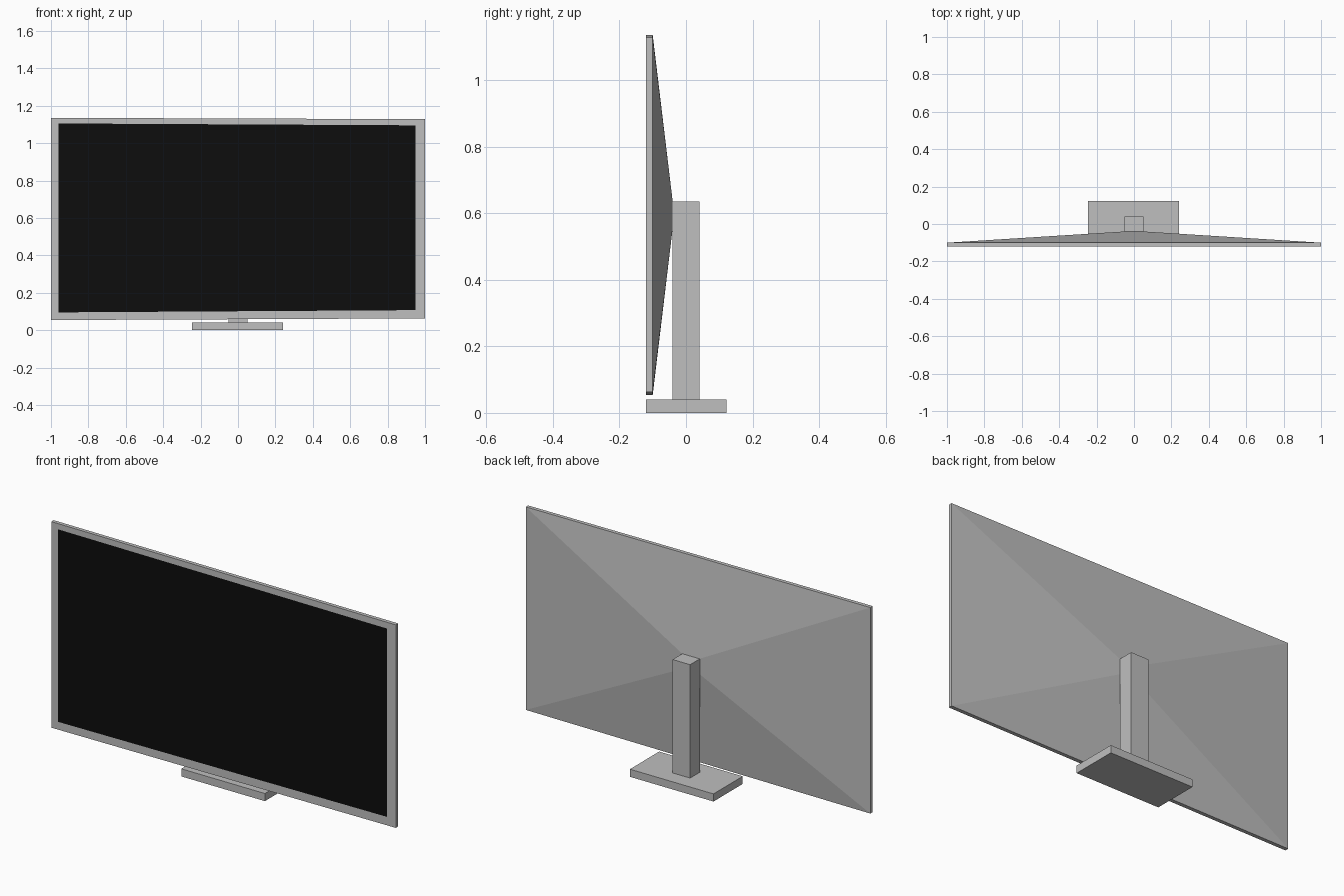
import bpy
import bmesh
from mathutils import Vector

cube = bpy.data.objects.get("Cube")
if cube:
    bpy.data.objects.remove(cube)


def make_material(name, value, roughness):
    mat = bpy.data.materials.new(name)
    mat.use_nodes = True
    color = (value, value, value, 1)
    mat.diffuse_color = color
    shader = mat.node_tree.nodes["Principled BSDF"]
    shader.inputs["Base Color"].default_value = color
    shader.inputs["Roughness"].default_value = roughness
    return mat


grey = make_material("light grey", 0.52, 0.5)
black = make_material("screen black", 0.004, 0.4)


def finish(name, bm, *materials):
    bmesh.ops.recalc_face_normals(bm, faces=bm.faces)
    mesh = bpy.data.meshes.new(name)
    bm.to_mesh(mesh)
    bm.free()
    for mat in materials:
        mesh.materials.append(mat)
    obj = bpy.data.objects.new(name, mesh)
    bpy.context.collection.objects.link(obj)
    return obj


def box(bm, low, high):
    low, high = Vector(low), Vector(high)
    verts = bmesh.ops.create_cube(bm, size=1)["verts"]
    for v in verts:
        v.co = (low + high) / 2 + v.co * (high - low)
    return verts


def facing(bm, direction):
    return max(bm.faces, key=lambda f: f.normal.dot(direction))


# Thin panel, very slightly tapered towards its left edge
bm = bmesh.new()
for v in box(bm, (-1, -0.12, 0.054), (1, -0.10, 1.135)):
    if v.co.x > 0:
        v.co.z += 0.009 if v.co.z < 0.5 else -0.007
bm.normal_update()

# Screen inset in the front face
front = facing(bm, Vector((0, -1, 0)))
back = facing(bm, Vector((0, 1, 0)))
bmesh.ops.inset_individual(bm, faces=[front], thickness=0.04)
for v in front.verts:
    right_half = v.co.x < 0
    v.co.x = -0.96 if right_half else 0.95
    if v.co.z > 0.5:
        v.co.z = 1.105 if right_half else 1.095
    else:
        v.co.z = 0.095 if right_half else 0.107
front.material_index = 1

# Rear shell tapering from the panel edges to the neck
rear = bmesh.ops.extrude_discrete_faces(bm, faces=[back])["faces"][0]
for v in rear.verts:
    v.co.x = 0.05 if v.co.x > 0 else -0.05
    v.co.y = -0.04
    v.co.z = 0.635 if v.co.z > 0.5 else 0.555
finish("display_panel", bm, grey, black)

# Neck and base
for name, low, high in (
    ("stand_neck", (-0.052, -0.04, 0.04), (0.05, 0.04, 0.635)),
    ("stand_base", (-0.245, -0.12, 0), (0.24, 0.122, 0.04)),
):
    bm = bmesh.new()
    box(bm, low, high)
    finish(name, bm, grey)
